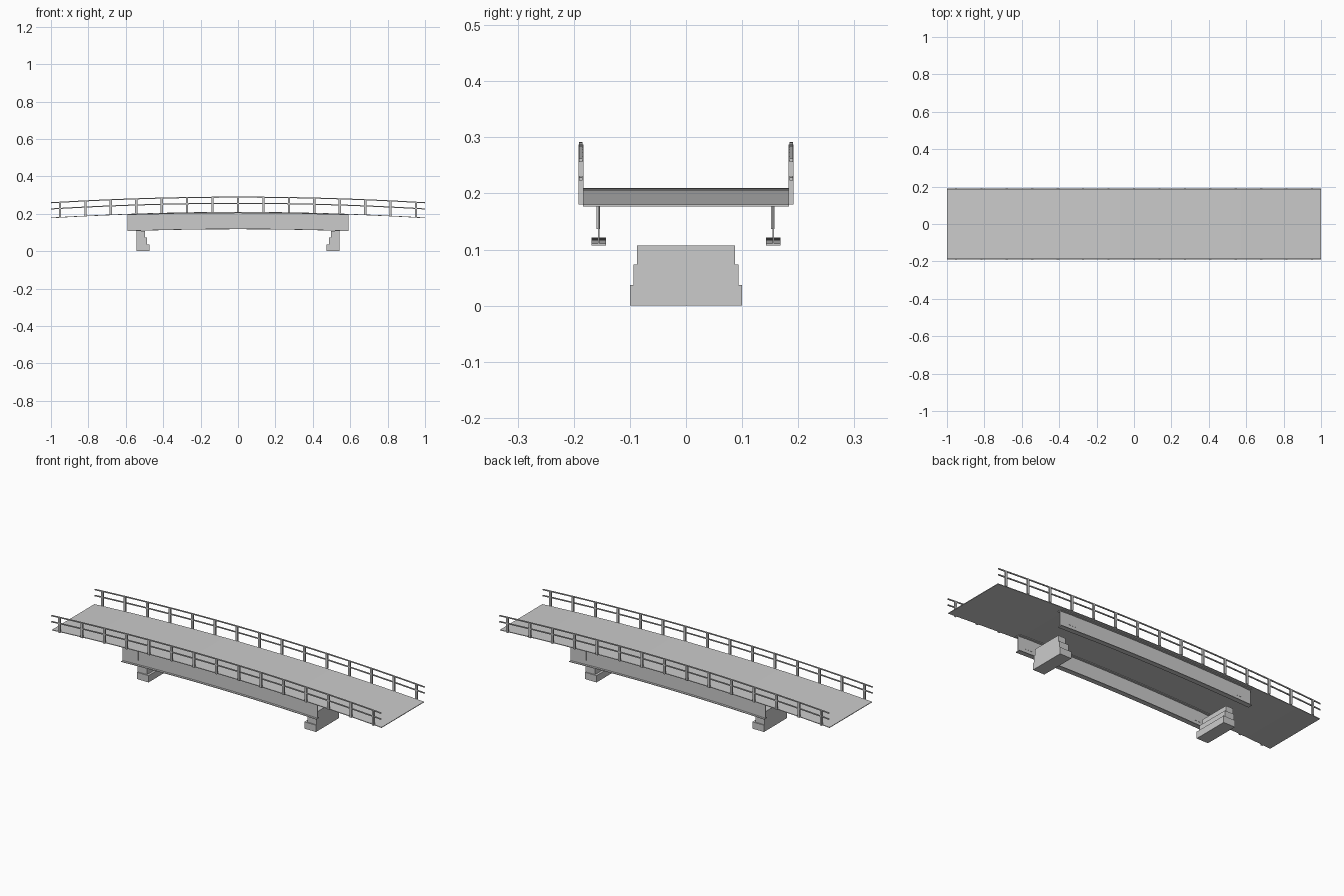
import bpy, bmesh

if "Cube" in bpy.data.objects:
    bpy.data.objects.remove(bpy.data.objects["Cube"])

SAG = 0.03  # rise of the deck camber over the half length


def camber(x):
    return -SAG * x * x


def new_object(name, bm):
    bmesh.ops.recalc_face_normals(bm, faces=bm.faces[:])
    mesh = bpy.data.meshes.new(name)
    bm.to_mesh(mesh)
    bm.free()
    obj = bpy.data.objects.new(name, mesh)
    bpy.context.collection.objects.link(obj)
    return obj


def add_strip(bm, half_len, y0, y1, z0, z1, segments=28):
    """Rectangular section swept along x, following the camber."""
    rings = []
    for i in range(segments + 1):
        x = -half_len + 2 * half_len * i / segments
        c = camber(x)
        rings.append([bm.verts.new((x, y, z + c))
                      for y, z in ((y0, z0), (y1, z0), (y1, z1), (y0, z1))])
    for a, b in zip(rings, rings[1:]):
        for k in range(4):
            n = (k + 1) % 4
            bm.faces.new((a[k], a[n], b[n], b[k]))
    bm.faces.new(rings[0])
    bm.faces.new(rings[-1])


def add_box(bm, x0, x1, y0, y1, z0, z1):
    verts = bmesh.ops.create_cube(bm, size=1)["verts"]
    for v in verts:
        v.co = (x1 if v.co.x > 0 else x0,
                y1 if v.co.y > 0 else y0,
                z1 if v.co.z > 0 else z0)


# Cambered deck
bm = bmesh.new()
add_strip(bm, 1.0, -0.184, 0.184, 0.2065, 0.21)
new_object("deck", bm)

for side, s in (("front", -1), ("back", 1)):
    # Two handrails along the deck edge
    yc = s * 0.1875
    for name, zc in (("top_rail", 0.289), ("middle_rail", 0.256)):
        bm = bmesh.new()
        add_strip(bm, 1.0, yc - 0.0028, yc + 0.0028, zc - 0.0028, zc + 0.0028)
        new_object(f"{side}_{name}", bm)

    # Railing posts
    bm = bmesh.new()
    for i in range(-7, 8):
        x = i * 0.136
        c = camber(x)
        add_box(bm, x - 0.006, x + 0.006, yc - 0.0045, yc + 0.0045,
                0.207 + c, 0.287 + c)
    new_object(f"{side}_posts", bm)

    # I-section girder: web and two flanges
    yg = s * 0.1555
    bm = bmesh.new()
    add_strip(bm, 0.592, yg - 0.0015, yg + 0.0015, 0.118, 0.2065)
    add_strip(bm, 0.592, yg - 0.0133, yg + 0.0133, 0.1175, 0.121)
    add_strip(bm, 0.592, yg - 0.0133, yg + 0.0133, 0.203, 0.2065)
    new_object(f"{side}_girder", bm)

    # Web plates above the piers
    bm = bmesh.new()
    for e in (-1, 1):
        x0, x1 = sorted((e * 0.495, e * 0.545))
        add_box(bm, x0, x1, yg - 0.004, yg + 0.0025, 0.137, 0.197)
    new_object(f"{side}_web_plates", bm)

# Stepped piers: flat outer face, steps on the inside and ends
for side, s in (("left", -1), ("right", 1)):
    bm = bmesh.new()
    for inner, half_y, z0, z1 in ((0.473, 0.1, 0.0, 0.037),
                                  (0.486, 0.094, 0.037, 0.073),
                                  (0.498, 0.087, 0.073, 0.107)):
        x0, x1 = sorted((s * inner, s * 0.543))
        add_box(bm, x0, x1, -half_y, half_y, z0, z1)
    new_object(f"{side}_pier", bm)
